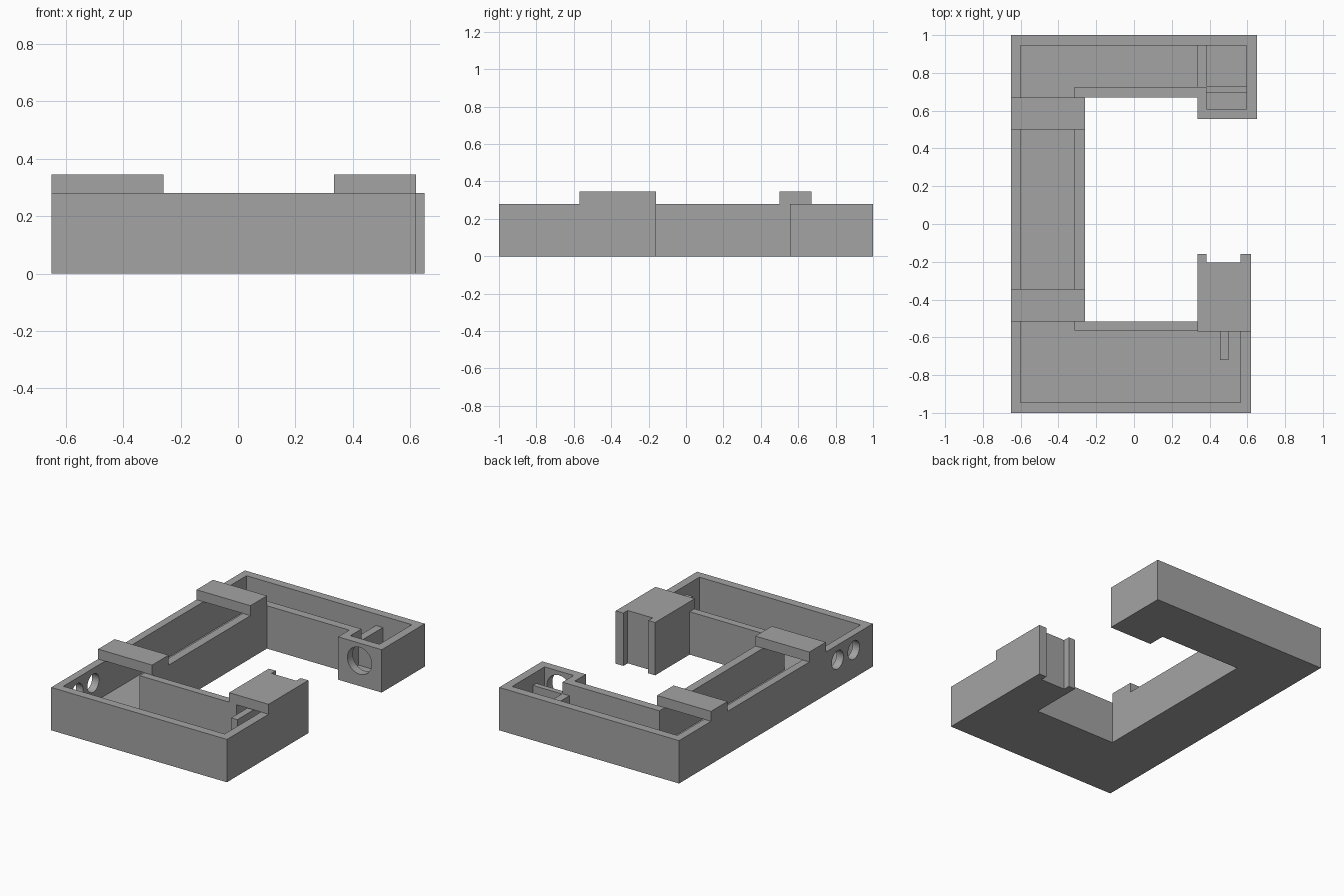
import bpy, bmesh, math
from mathutils import Matrix

cube = bpy.data.objects.get("Cube")
if cube:
    bpy.data.objects.remove(cube, do_unlink=True)

RIM, TOP, FLOOR, WALL = 0.28, 0.345, 0.055, 0.055

grey = bpy.data.materials.new("plain_grey")
grey.use_nodes = True
colour = (0.37, 0.37, 0.37, 1)
grey.diffuse_color = colour
grey.node_tree.nodes["Principled BSDF"].inputs["Base Color"].default_value = colour


def add_object(name, bm):
    bmesh.ops.recalc_face_normals(bm, faces=bm.faces)
    mesh = bpy.data.meshes.new(name)
    bm.to_mesh(mesh)
    bm.free()
    mesh.materials.append(grey)
    obj = bpy.data.objects.new(name, mesh)
    bpy.context.scene.collection.objects.link(obj)
    return obj


def prism(name, outline, z0, z1):
    bm = bmesh.new()
    face = bm.faces.new([bm.verts.new((x, y, z0)) for x, y in outline])
    top = bmesh.ops.extrude_face_region(bm, geom=[face])["geom"]
    verts = [v for v in top if isinstance(v, bmesh.types.BMVert)]
    bmesh.ops.translate(bm, verts=verts, vec=(0, 0, z1 - z0))
    return add_object(name, bm)


def box(name, x0, x1, y0, y1, z0, z1):
    return prism(name, [(x0, y0), (x1, y0), (x1, y1), (x0, y1)], z0, z1)


def drill(name, centre, radius, axis):
    bm = bmesh.new()
    bmesh.ops.create_cone(bm, cap_ends=True, segments=32, radius1=radius,
                          radius2=radius, depth=0.15)
    bm.transform(Matrix.Translation(centre) @ Matrix.Rotation(math.pi / 2, 4, axis))
    return add_object(name, bm)


def cut(target, cutter):
    cutter.hide_render = True
    mod = target.modifiers.new("cut", "BOOLEAN")
    mod.operation = "DIFFERENCE"
    mod.solver = "EXACT"
    mod.object = cutter
    bpy.context.view_layer.objects.active = target
    bpy.ops.object.modifier_apply(modifier=mod.name)
    bpy.data.objects.remove(cutter, do_unlink=True)


# Notched end of the raised block, shared by the tray and its lid
notched_end = [(0.62, -0.16), (0.565, -0.16), (0.565, -0.205),
               (0.385, -0.205), (0.385, -0.16), (0.335, -0.16)]

# Open C-shaped tray
tray = prism("tray", [(-0.65, -1), (0.62, -1)] + notched_end + [
    (0.335, -0.515), (-0.26, -0.515), (-0.26, 0.67), (0.335, 0.67),
    (0.335, 0.555), (0.65, 0.555), (0.65, 1), (-0.65, 1)], 0, RIM)

# Channel hollowed out along the tray
cut(tray, prism("channel_cutter", [
    (-0.6, -0.945), (0.565, -0.945), (0.565, -0.26), (0.385, -0.26),
    (0.385, -0.565), (-0.315, -0.565), (-0.315, 0.725), (0.385, 0.725),
    (0.385, 0.61), (0.595, 0.61), (0.595, 0.945), (-0.6, 0.945)], FLOOR, RIM + 0.1))

# Round holes: one in the rear arm tip, two in the long side wall
cut(tray, drill("tip_hole_cutter", (0.49, 0.56, 0.165), 0.088, "X"))
for y in (-0.637, -0.803):
    cut(tray, drill("side_hole_cutter", (-0.63, y, 0.183), 0.06, "Y"))

# Lid over the front arm tip
prism("tip_lid", [(0.335, -0.57), (0.62, -0.57)] + notched_end, RIM, TOP)

# Bridges across the long side
for name, y in (("front_bridge", -0.515), ("rear_bridge", 0.5)):
    box(name, -0.65, -0.26, y, y + 0.17, RIM, TOP)

# Low partitions inside the tray
box("front_partition", 0.455, 0.5, -0.72, -0.26, FLOOR, 0.27)
box("rear_partition", 0.335, 0.385, 0.725, 0.945, FLOOR, 0.205)
box("tip_partition", 0.385, 0.595, 0.695, 0.73, FLOOR, 0.205)
